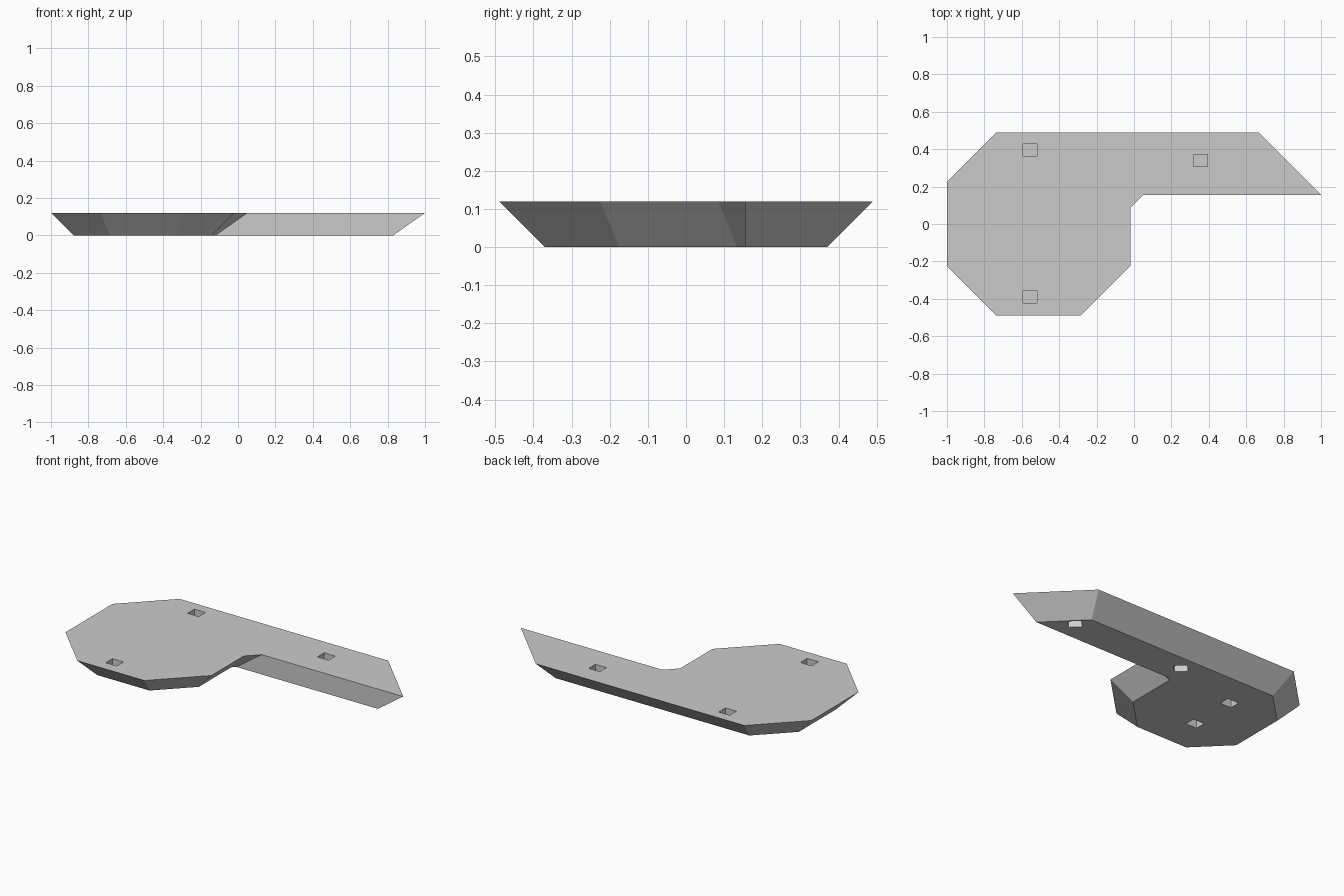
import bpy, bmesh, math
from mathutils import Vector
from mathutils.geometry import intersect_line_line_2d

if "Cube" in bpy.data.objects:
    bpy.data.objects.remove(bpy.data.objects["Cube"])

HEIGHT = 0.12
SLOPE = 0.12      # how far the undercut sides lean in
DEPTH = 0.05      # depth of the sockets

grey = bpy.data.materials.new("light grey")
grey.use_nodes = True
grey.diffuse_color = (0.6, 0.6, 0.6, 1)
grey.node_tree.nodes["Principled BSDF"].inputs["Base Color"].default_value = (0.6, 0.6, 0.6, 1)

# Upper outline, counter-clockwise
outline = [Vector(p) for p in (
    (-0.735, -0.49), (-0.285, -0.49), (-0.02, -0.225), (-0.02, 0.085), (0.05, 0.155),
    (1, 0.155), (0.665, 0.49), (-0.735, 0.49), (-1, 0.225), (-1, -0.225))]
UPRIGHT_SIDE = 4  # inner side of the arm does not lean


def inset(points):
    """Move each side inwards and return the new corners."""
    lines = []
    for i, a in enumerate(points):
        d = (points[(i + 1) % len(points)] - a).normalized()
        move = 0 if i == UPRIGHT_SIDE else SLOPE
        start = a + Vector((-d.y, d.x)) * move
        lines.append((start, d))
    corners = []
    for i, (p, d) in enumerate(lines):
        q, e = lines[i - 1]
        t = (p - q).cross(d) / e.cross(d)
        corners.append(q + e * t)
    return corners


def make_object(name, bm):
    bmesh.ops.recalc_face_normals(bm, faces=bm.faces)
    mesh = bpy.data.meshes.new(name)
    bm.to_mesh(mesh)
    bm.free()
    mesh.materials.append(grey)
    obj = bpy.data.objects.new(name, mesh)
    bpy.context.collection.objects.link(obj)
    return obj


# Slab with undercut sides
bm = bmesh.new()
upper = [bm.verts.new((p.x, p.y, HEIGHT)) for p in outline]
lower = [bm.verts.new((p.x, p.y, 0)) for p in inset(outline)]
bm.faces.new(upper)
bm.faces.new(lower[::-1])
for i in range(len(upper)):
    j = (i + 1) % len(upper)
    bm.faces.new((lower[i], lower[j], upper[j], upper[i]))
slab = make_object("slab", bm)

# Rectangular sockets: x, y, centre height, turn
sockets = [(x, y, HEIGHT, 0) for x, y in ((-0.555, 0.395), (-0.555, -0.39), (0.355, 0.34))]
sockets += [(-0.555, y, 0, 0) for y in (0.155, -0.14)]
sockets += [(x, 0.275, 0, -math.pi / 4) for x in (0.655, -0.105)]

for x, y, z, turn in sockets:
    bm = bmesh.new()
    bmesh.ops.create_cube(bm, size=1)
    bmesh.ops.scale(bm, vec=(0.075, 0.065, 2 * DEPTH), verts=bm.verts)
    cutter = make_object("socket_cutter", bm)
    cutter.location = (x, y, z)
    cutter.rotation_euler.z = turn
    cutter.hide_render = True
    cutter.hide_set(True)
    cut = slab.modifiers.new("socket", "BOOLEAN")
    cut.operation = "DIFFERENCE"
    cut.solver = "EXACT"
    cut.object = cutter
